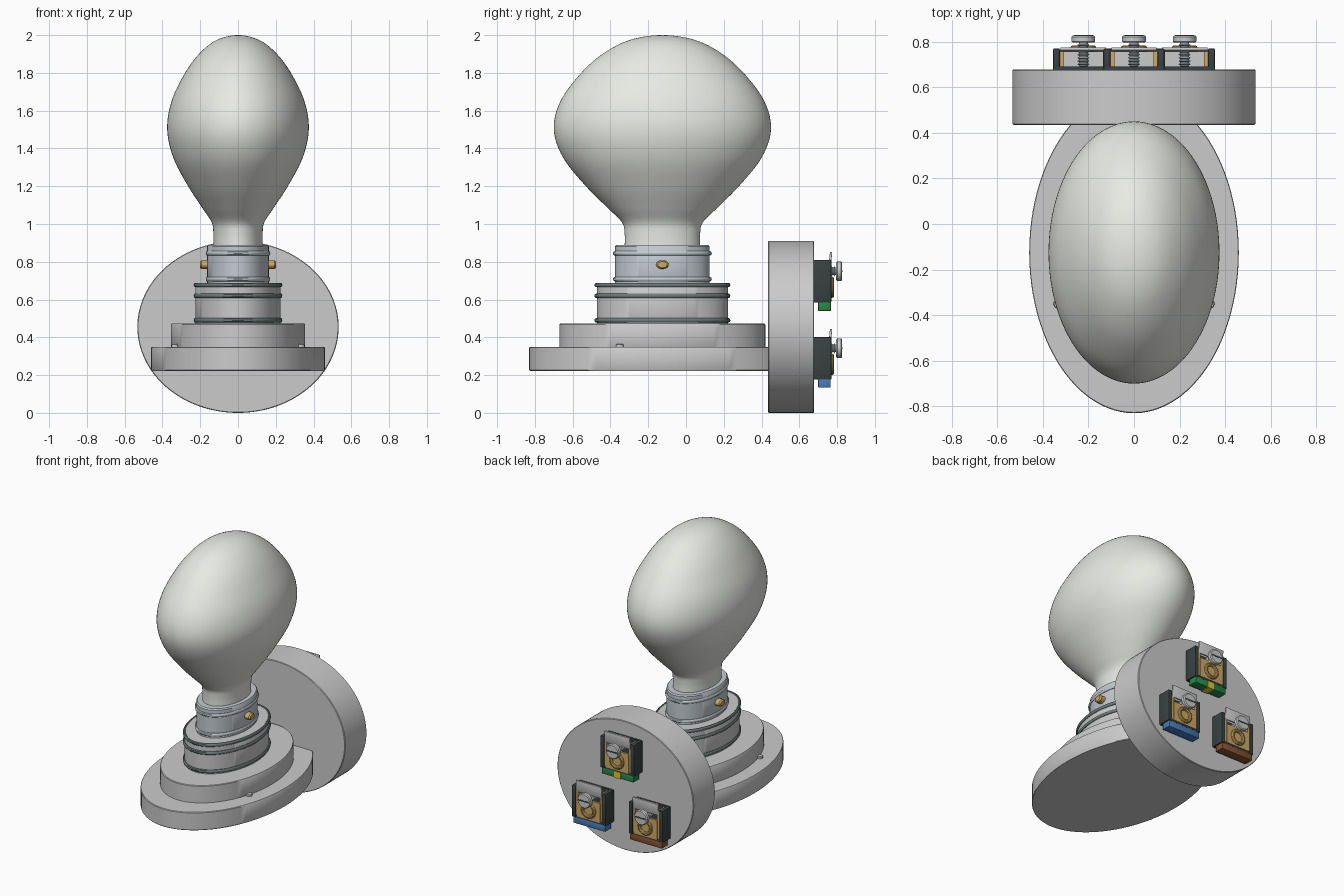
import bpy, bmesh, math
from mathutils import Matrix, Vector

if "Cube" in bpy.data.objects:
    bpy.data.objects.remove(bpy.data.objects["Cube"])

def mat(name, r, g, b):
    m = bpy.data.materials.new(name)
    m.diffuse_color = (r, g, b, 1)
    m.use_nodes = True
    m.node_tree.nodes["Principled BSDF"].inputs["Base Color"].default_value = m.diffuse_color
    return m

GLASS = mat("frosted_glass", 0.80, 0.82, 0.77)
STEEL = mat("steel", 0.55, 0.60, 0.64)
PALE = mat("pale_steel", 0.68, 0.69, 0.68)
DARK = mat("dark_plastic", 0.04, 0.055, 0.055)
SEAL = mat("seal", 0.16, 0.20, 0.20)
BRASS = mat("brass", 0.62, 0.40, 0.13)
GREEN = mat("green", 0.02, 0.25, 0.07)
YELLOW = mat("yellow", 0.75, 0.58, 0.03)
BLUE = mat("blue", 0.06, 0.20, 0.48)
BROWN = mat("brown", 0.24, 0.08, 0.03)

def finish(bm, name, material, angle=35):
    bmesh.ops.recalc_face_normals(bm, faces=bm.faces)
    me = bpy.data.meshes.new(name)
    bm.to_mesh(me)
    bm.free()
    me.shade_smooth()
    me.set_sharp_from_angle(angle=math.radians(angle))
    if material:
        me.materials.append(material)
    ob = bpy.data.objects.new(name, me)
    bpy.context.collection.objects.link(ob)
    return ob

def lathe(name, profile, matrix, material=None, segs=96, closed=False):
    """Revolve (radius, height) points about local z, then transform."""
    bm = bmesh.new()
    rings = []
    for r, z in profile:
        if r < 1e-5:
            rings.append([bm.verts.new((0, 0, z))] * segs)
        else:
            rings.append([bm.verts.new((r * math.cos(math.tau * i / segs),
                                        r * math.sin(math.tau * i / segs), z))
                          for i in range(segs)])
    pairs = list(zip(rings, rings[1:]))
    if closed:
        pairs.append((rings[-1], rings[0]))
    for a, b in pairs:
        for i in range(segs):
            j = (i + 1) % segs
            bm.faces.new(list(dict.fromkeys((a[i], a[j], b[j], b[i]))))
    bmesh.ops.transform(bm, matrix=matrix, verts=bm.verts)
    return finish(bm, name, material)

def disc(r, z0, z1, bevel=0.004):
    return [(0, z0), (r - bevel, z0), (r, z0 + bevel), (r, z1 - bevel), (r - bevel, z1), (0, z1)]

def ring_section(r, z, t, n=10):
    return [(r + t * math.cos(math.tau * i / n), z + t * math.sin(math.tau * i / n)) for i in range(n)]

def box(name, lo, hi, material=None, bevel=0.0, tilt=0.0):
    bm = bmesh.new()
    bmesh.ops.create_cube(bm, size=1)
    lo, hi = Vector(lo), Vector(hi)
    m = (Matrix.Translation((lo + hi) / 2) @ Matrix.Rotation(tilt, 4, 'X')
         @ Matrix.Diagonal((*(hi - lo), 1)))
    bmesh.ops.transform(bm, matrix=m, verts=bm.verts)
    if bevel:
        bmesh.ops.bevel(bm, geom=bm.edges, offset=bevel, segments=2, profile=0.5, affect='EDGES')
    return finish(bm, name, material)

def smooth_curve(pts, steps=6):
    """Catmull-Rom through profile points."""
    p = [Vector(q) for q in pts]
    p = [2 * p[0] - p[1]] + p + [Vector((-p[-2].x, p[-2].y))]
    out = []
    for a, b, c, d in zip(p, p[1:], p[2:], p[3:]):
        for k in range(steps):
            t = k / steps
            out.append(0.5 * (2 * b + (c - a) * t + (2 * a - 5 * b + 4 * c - d) * t * t
                              + (3 * b - a - 3 * c + d) * t ** 3))
    return [(q.x, q.y) for q in out] + [pts[-1]]

# The lamp is oval: radii are given along y and squeezed along x
LAMP = Matrix.Translation((0, -0.125, 0)) @ Matrix.Diagonal((0.652, 1, 1, 1))

# Bulb
bulb = [(0.2, 0.86), (0.2, 0.95), (0.215, 1.01), (0.29, 1.085), (0.405, 1.2), (0.525, 1.35),
        (0.575, 1.5), (0.54, 1.65), (0.43, 1.8), (0.31, 1.905), (0.17, 1.975), (0, 2.0)]
lathe("bulb", smooth_curve(bulb), LAMP, GLASS, 128)

# Bulb cap with bead rings and bayonet pins
lathe("bulb_cap", disc(0.25, 0.67, 0.89, 0.008), LAMP, STEEL)
for i, z in enumerate((0.845, 0.708)):
    lathe(f"cap_ring_{i}", ring_section(0.25, z, 0.012), LAMP, STEEL, closed=True)
for side, s in (("left", -1), ("right", 1)):
    m = LAMP @ Matrix.Rotation(s * math.pi / 2, 4, 'Y')
    lathe(f"pin_{side}", [(0, 0.22), (0.023, 0.22), (0.023, 0.295), (0.017, 0.308), (0, 0.31)],
          Matrix.Translation((0, 0, 0.785)) @ LAMP @ Matrix.Diagonal((1, 1.45, 1, 1))
          @ Matrix.Rotation(s * math.pi / 2, 4, 'Y'), BRASS, 24)

# Lamp holder with seal rings
lathe("holder", disc(0.347, 0.46, 0.685, 0.006), LAMP)
for i, (z, c) in enumerate(((0.677, SEAL), (0.62, SEAL), (0.49, SEAL))):
    lathe(f"holder_ring_{i}", ring_section(0.348, z, 0.012), LAMP, c, closed=True)

# Stepped oval base
lathe("upper_base", disc(0.545, 0.34, 0.472), LAMP)
lathe("lower_base", disc(0.705, 0.222, 0.35), LAMP)
for side, s in (("left", -1), ("right", 1)):
    lathe(f"base_stud_{side}", disc(0.02, 0.345, 0.364, 0.003),
          Matrix.Translation((s * 0.333, -0.35, 0)), PALE, 20)

# Round wall plate
TO_BACK = Matrix.Rotation(-math.pi / 2, 4, 'X')     # local z -> +y
lathe("wall_plate", disc(0.533, 0.435, 0.678), Matrix.Translation((0, 0, 0.455))
      @ Matrix.Diagonal((1, 1, 0.455 / 0.533, 1)) @ TO_BACK, None, 128)

def terminal(tag, x, z, colour):
    """Screw terminal; z is the underside of its housing."""
    def b(part, x0, x1, y0, y1, z0, z1, m, bev=0.0, tilt=0.0):
        box(f"{tag}_{part}", (x + x0, y0, z + z0), (x + x1, y1, z + z1), m, bev, tilt)
    # Housing
    b("housing_back", -0.13, 0.13, 0.672, 0.690, 0, 0.225, DARK)
    b("housing_floor", -0.13, 0.13, 0.672, 0.765, 0, 0.02, DARK)
    for side, s in (("left", -1), ("right", 1)):
        a, c = sorted((s * 0.103, s * 0.133))
        b(f"housing_{side}", a, c, 0.672, 0.770, 0, 0.225, DARK, 0.006)
        a, c = sorted((s * 0.086, s * 0.102))
        b(f"cage_{side}", a, c, 0.686, 0.765, 0.02, 0.215, BRASS)
    # Clamp
    b("clamp_block", -0.086, 0.086, 0.686, 0.755, 0.02, 0.11, PALE)
    b("clamp_face", -0.09, 0.09, 0.755, 0.770, 0.012, 0.15, BRASS)
    lathe(f"{tag}_wire_eye", ring_section(0.045, 0.772, 0.012), Matrix.Translation((x, 0, z + 0.08))
          @ TO_BACK, BRASS, 32, True)
    b("marker_plate", -0.1, 0.1, 0.758, 0.770, 0.185, 0.268, PALE, 0.002, math.radians(-6))
    # Slotted screw with thread
    at = Matrix.Translation((x, 0, z + 0.165)) @ TO_BACK
    lathe(f"{tag}_screw_shaft", disc(0.02, 0.69, 0.80), at, STEEL, 20)
    for i in range(7):
        lathe(f"{tag}_thread_{i}", [(0.018, 0.695 + i * 0.014), (0.027, 0.701 + i * 0.014),
                                    (0.018, 0.707 + i * 0.014)], at, STEEL, 20)
    lathe(f"{tag}_screw_head", disc(0.052, 0.795, 0.827, 0.006), at, PALE, 32)
    b("screw_slot", -0.042, 0.042, 0.82, 0.8285, 0.160, 0.170, DARK)
    # Colour tag below
    b("colour_tag", -0.125, 0.125, 0.700, 0.765, -0.043, 0.002, colour, 0.003)

terminal("earth_terminal", 0, 0.585, GREEN)
terminal("neutral_terminal", 0.222, 0.177, BLUE)
terminal("live_terminal", -0.222, 0.177, BROWN)
box("earth_stripe", (-0.025, 0.698, 0.540), (0.025, 0.767, 0.586), YELLOW)
